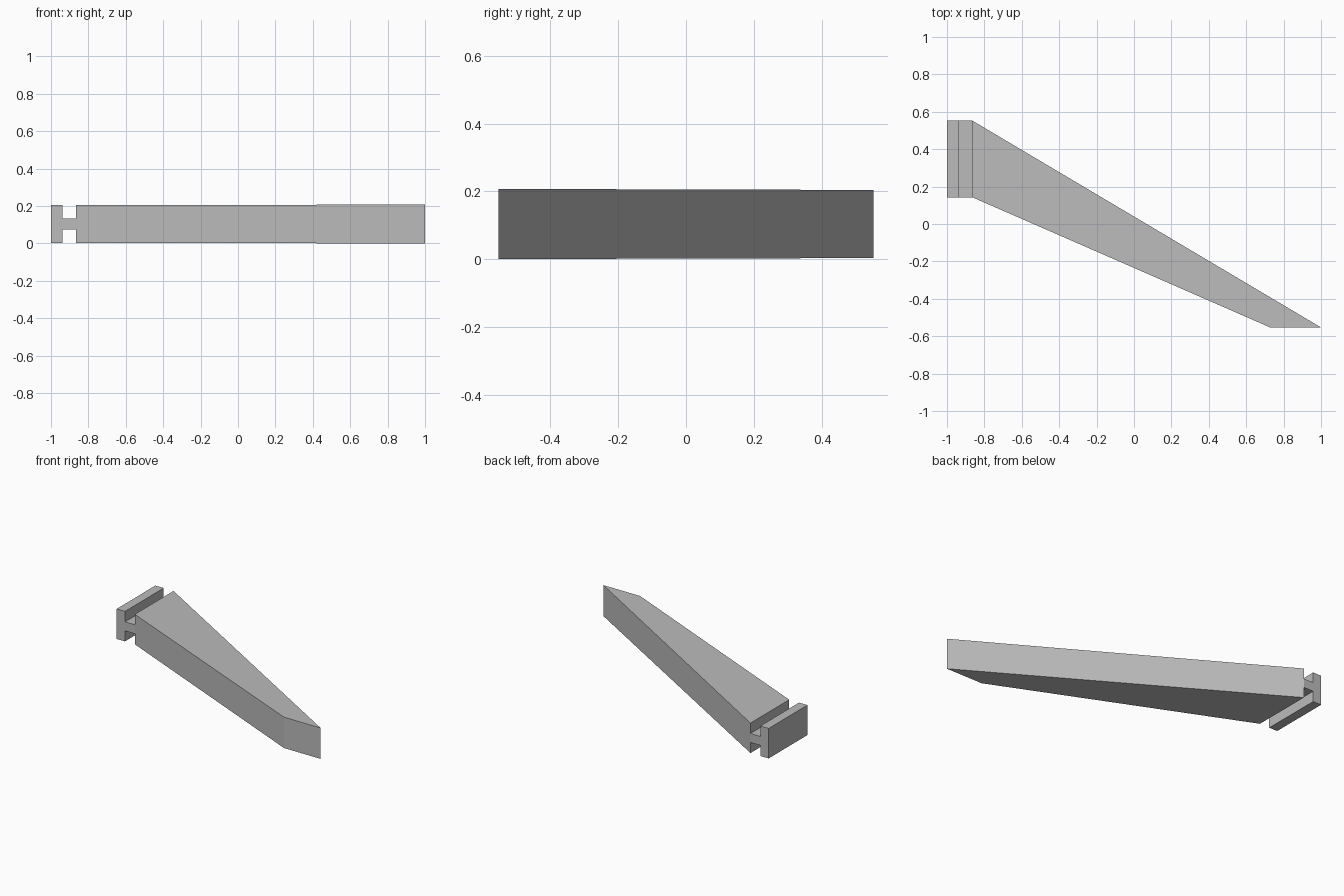
import bpy, bmesh

if "Cube" in bpy.data.objects:
    bpy.data.objects.remove(bpy.data.objects["Cube"])

grey = bpy.data.materials.new("plain grey")
grey.diffuse_color = (0.5, 0.5, 0.5, 1)
grey.use_nodes = True
grey.node_tree.nodes["Principled BSDF"].inputs["Base Color"].default_value = grey.diffuse_color


def slab(name, outline):
    """Solid from a plan outline of (x, y, bottom, top), counter-clockwise."""
    bm = bmesh.new()
    low = [bm.verts.new((x, y, b)) for x, y, b, t in outline]
    high = [bm.verts.new((x, y, t)) for x, y, b, t in outline]
    bm.faces.new(low[::-1])
    bm.faces.new(high)
    n = len(outline)
    for i in range(n):
        j = (i + 1) % n
        bm.faces.new((low[i], low[j], high[j], high[i]))
    bmesh.ops.recalc_face_normals(bm, faces=bm.faces[:])
    mesh = bpy.data.meshes.new(name)
    bm.to_mesh(mesh)
    bm.free()
    mesh.materials.append(grey)
    obj = bpy.data.objects.new(name, mesh)
    bpy.context.collection.objects.link(obj)
    return obj


Y0, Y1 = 0.143, 0.553


def block(name, x0, x1, b, t):
    slab(name, [(x0, Y0, b, t), (x1, Y0, b, t), (x1, Y1, b, t), (x0, Y1, b, t)])


# Mounting tongue: end flange and thin web
block("end_flange", -1.0, -0.938, 0.003, 0.204)
block("web", -0.938, -0.865, 0.074, 0.134)

# Long swept blade, slightly thicker at the tip
root, tip = (0.003, 0.204), (0.0, 0.207)
slab("swept_blade", [
    (-0.865, Y0, *root),
    (0.728, -0.553, *tip),
    (1.0, -0.553, *tip),
    (-0.865, Y1, *root),
])
